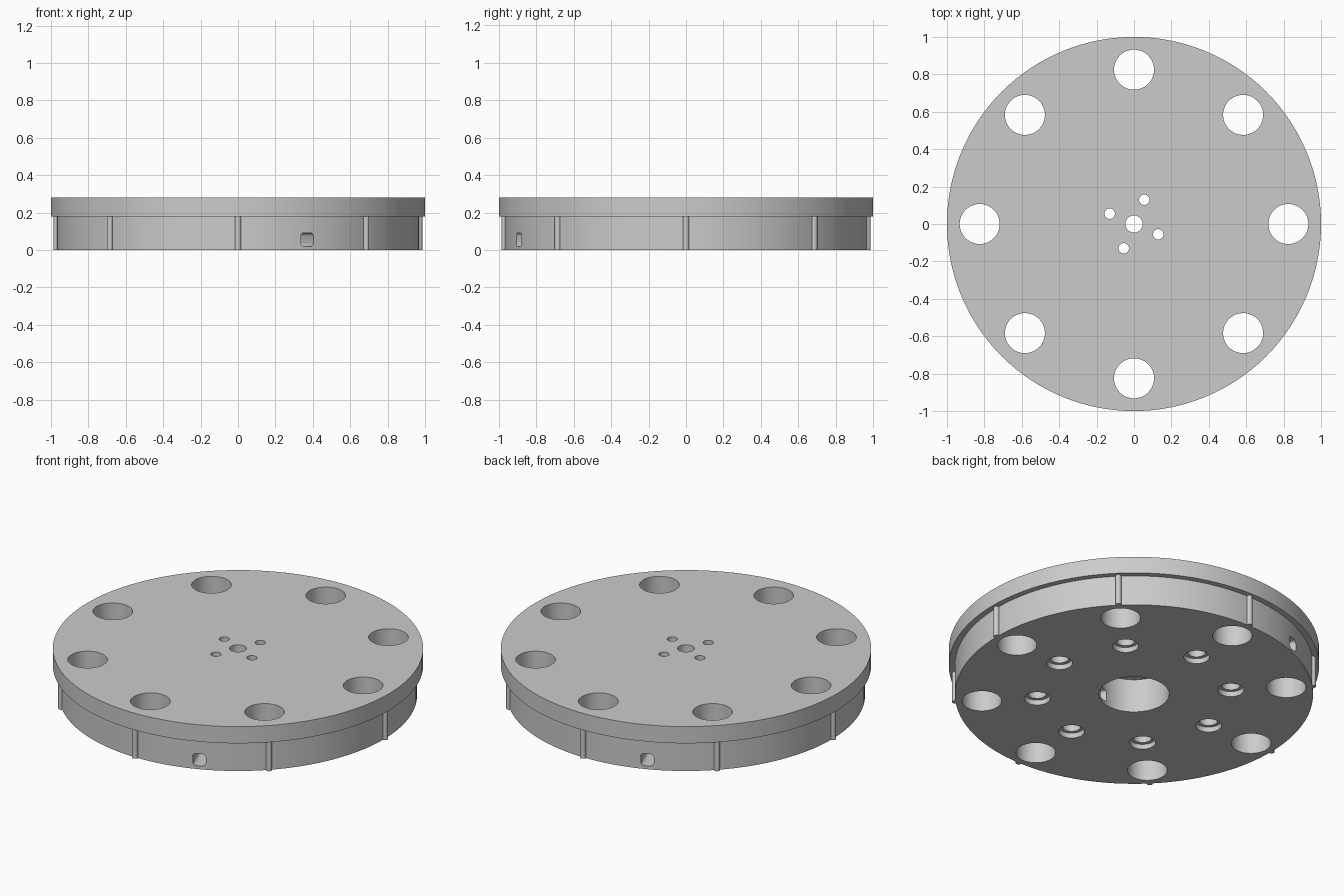
import bpy, bmesh
from math import cos, sin, radians
from mathutils import Matrix, Vector

if "Cube" in bpy.data.objects:
    bpy.data.objects.remove(bpy.data.objects["Cube"], do_unlink=True)

# Single grey material
grey = bpy.data.materials.new("plain grey")
grey.use_nodes = True
grey.diffuse_color = (0.6, 0.6, 0.6, 1)
grey.node_tree.nodes["Principled BSDF"].inputs["Base Color"].default_value = (0.6, 0.6, 0.6, 1)


def finish(bm, name):
    bmesh.ops.recalc_face_normals(bm, faces=bm.faces)
    mesh = bpy.data.meshes.new(name)
    bm.to_mesh(mesh)
    bm.free()
    mesh.materials.append(grey)
    obj = bpy.data.objects.new(name, mesh)
    bpy.context.collection.objects.link(obj)
    return obj


def polar(radius, degrees):
    a = radians(degrees)
    return (radius * cos(a), radius * sin(a))


def cylinders(name, centres, radius, z0, z1, segments=48):
    bm = bmesh.new()
    for x, y in centres:
        bmesh.ops.create_cone(bm, cap_ends=True, segments=segments,
                              radius1=radius, radius2=radius, depth=z1 - z0,
                              matrix=Matrix.Translation((x, y, (z0 + z1) / 2)))
    return finish(bm, name)


def lathe(name, profile, segments=128):
    bm = bmesh.new()
    rings = [[bm.verts.new((*polar(r, 360 * i / segments), z)) for i in range(segments)]
             for r, z in profile]
    for low, high in zip(rings, rings[1:]):
        for i in range(segments):
            j = (i + 1) % segments
            bm.faces.new((low[i], low[j], high[j], high[i]))
    bm.faces.new(rings[0][::-1])
    bm.faces.new(rings[-1])
    return finish(bm, name)


def cable_channel(name, width, z0, z1, degrees):
    bm = bmesh.new()
    bmesh.ops.create_cube(bm, size=1, matrix=Matrix.Diagonal((2.4, width, z1 - z0, 1)))
    long_edges = [e for e in bm.edges
                  if abs(e.verts[0].co.x - e.verts[1].co.x) > 1]
    bmesh.ops.bevel(bm, geom=long_edges, offset=0.018, segments=4,
                    profile=0.5, affect='EDGES')
    bm.transform(Matrix.Translation(Vector((0, 0, (z0 + z1) / 2)))
                 @ Matrix.Rotation(radians(degrees), 4, 'Z'))
    return finish(bm, name)


def smooth(obj):
    bpy.ops.object.select_all(action='DESELECT')
    obj.select_set(True)
    bpy.context.view_layer.objects.active = obj
    bpy.ops.object.shade_smooth_by_angle(angle=radians(30))


eighths = [45 * i for i in range(8)]

# Stepped disc: lower drum with a wider flange on top
disc = lathe("stepped_disc", [(0.967, 0), (0.967, 0.18), (1, 0.18), (1, 0.28)])

# Cutters for the holes, bore, sockets and cross channel
sockets = [polar(0.525, a) for a in eighths]
cutters = [
    cylinders("rim_hole_cutter", [polar(0.825, a) for a in eighths], 0.107, -0.1, 0.4, 64),
    cylinders("screw_hole_cutter", [polar(0.141, 67 + 90 * i) for i in range(4)],
              0.028, -0.1, 0.4, 32),
    cylinders("centre_hole_cutter", [(0, 0)], 0.046, -0.1, 0.4),
    cylinders("bore_cutter", [(0, 0)], 0.19, -0.1, 0.2, 96),
    cylinders("socket_cutter", sockets, 0.05, -0.1, 0.18),
    cylinders("counterbore_cutter", sockets, 0.07, -0.1, 0.03),
    cable_channel("channel_cutter", 0.072, 0.02, 0.092, -67.5),
]
bpy.context.view_layer.objects.active = disc
for cutter in cutters:
    cutter.hide_render = True
    mod = disc.modifiers.new(cutter.name, 'BOOLEAN')
    mod.operation = 'DIFFERENCE'
    mod.solver = 'EXACT'
    mod.object = cutter
    bpy.ops.object.modifier_apply(modifier=mod.name)
for cutter in cutters:
    bpy.data.objects.remove(cutter, do_unlink=True)
smooth(disc)

# Slim round ribs around the drum
ribs = cylinders("drum_ribs", [polar(0.969, a) for a in eighths], 0.0165, 0, 0.18, 24)
smooth(ribs)
